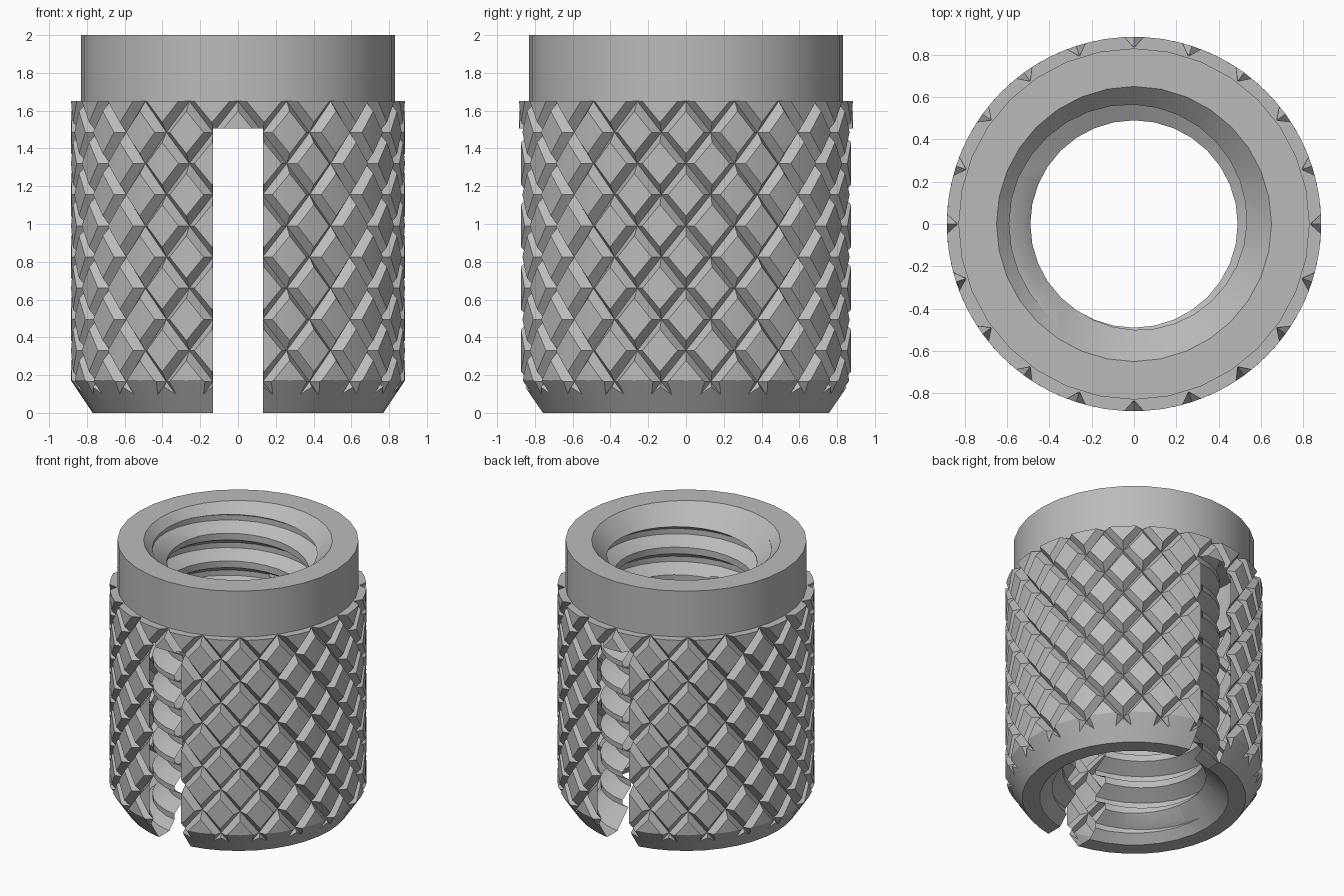
import bpy, bmesh, math
from mathutils import Vector

if "Cube" in bpy.data.objects:
    bpy.data.objects.remove(bpy.data.objects["Cube"])

metal = bpy.data.materials.new("grey metal")
metal.diffuse_color = (0.5, 0.5, 0.5, 1)
metal.use_nodes = True
metal.node_tree.nodes["Principled BSDF"].inputs["Base Color"].default_value = metal.diffuse_color

R, FLOOR = 0.885, 0.835       # knurl crest and groove radius
SHOULDER, ROW = 1.652, 0.165  # top of knurl, half height of one diamond


def polar(r, a, z):
    return Vector((r * math.cos(a), r * math.sin(a), z))


def make_object(bm, name):
    bmesh.ops.recalc_face_normals(bm, faces=bm.faces)
    me = bpy.data.meshes.new(name)
    bm.to_mesh(me)
    bm.free()
    ob = bpy.data.objects.new(name, me)
    bpy.context.collection.objects.link(ob)
    me.materials.append(metal)
    return ob


def trim(bm, z, up):
    """Cut an open tube at height z and cap the end."""
    cut = bmesh.ops.bisect_plane(
        bm, geom=bm.verts[:] + bm.edges[:] + bm.faces[:], dist=1e-5,
        plane_co=(0, 0, z), plane_no=(0, 0, up), clear_outer=True)
    edges = [e for e in bm.edges if e.is_boundary
             and all(abs(v.co.z - z) < 1e-4 for v in e.verts)]
    bmesh.ops.edgeloop_fill(bm, edges=edges)


def cone(name, r1, r2, z1, z2, n=32):
    bm = bmesh.new()
    bmesh.ops.create_cone(bm, cap_ends=True, segments=n, radius1=r1,
                          radius2=r2, depth=z2 - z1)
    bmesh.ops.translate(bm, verts=bm.verts, vec=(0, 0, (z1 + z2) / 2))
    return make_object(bm, name)


def knurl():
    """Raised flat diamonds separated by crossing V grooves."""
    bm = bmesh.new()
    cols, step, s = 40, math.tau / 40, 0.68
    floor = {}

    def low(a, b):
        key = (a % cols, b)
        if key not in floor:
            floor[key] = bm.verts.new(polar(FLOOR, a * step, 1.65 - ROW * b))
        return floor[key]

    for b in range(-2, 14):
        for a in range(cols):
            if (a + b) % 2 == 0:
                continue
            ring = [(1, 0), (0, -1), (-1, 0), (0, 1)]
            top = [bm.verts.new(polar(R, (a + s * i) * step,
                                      1.65 - ROW * (b + s * j))) for i, j in ring]
            base = [low(a + i, b + j) for i, j in ring]
            bm.faces.new((top[0], top[1], top[3]))
            bm.faces.new((top[1], top[2], top[3]))
            for k in range(4):
                m = (k + 1) % 4
                bm.faces.new((base[k], base[m], top[m], top[k]))
    trim(bm, SHOULDER, 1)
    trim(bm, 0, -1)
    return make_object(bm, "threaded_insert")


def thread():
    """Helical solid used to cut the internal thread."""
    bm = bmesh.new()
    n, pitch, turns = 32, 0.21, 13
    profile = [(0.0, 0.49), (0.05, 0.49), (0.105, 0.59), (0.145, 0.59)]
    k = len(profile)
    grid = [[bm.verts.new(polar(profile[j % k][1], math.tau * i / n,
                                -0.4 + pitch * (j // k + i / n) + profile[j % k][0]))
             for j in range(turns * k + 1)] for i in range(n)]
    for i in range(n):
        for j in range((turns - 1) * k):
            if i < n - 1:
                right = (grid[i + 1][j], grid[i + 1][j + 1])
            else:
                right = (grid[0][j + k], grid[0][j + k + 1])
            bm.faces.new((grid[i][j], right[0], right[1], grid[i][j + 1]))
    trim(bm, 2.05, 1)
    trim(bm, -0.05, -1)
    return make_object(bm, "thread_cutter")


def slot():
    bm = bmesh.new()
    bmesh.ops.create_cube(bm, size=1)
    bmesh.ops.scale(bm, verts=bm.verts, vec=(0.266, 3, 1.705))
    bmesh.ops.translate(bm, verts=bm.verts, vec=(0, 0, 1.505 - 1.705 / 2))
    return make_object(bm, "slot_cutter")


body = knurl()
bpy.context.view_layer.objects.active = body
body.select_set(True)

# chamfered foot, plain collar, threaded bore, countersinks, cross slot
steps = [
    ("INTERSECT", cone("chamfer", 0.77, 0.77 + 2 * 0.667, 0, 2, 40)),
    ("UNION", cone("collar", 0.83, 0.83, 1.0, 2.0)),
    ("DIFFERENCE", thread()),
    ("DIFFERENCE", cone("top_countersink", 0.45, 0.67, 1.80, 2.02)),
    ("DIFFERENCE", cone("bottom_countersink", 0.67, 0.45, -0.02, 0.20)),
    ("DIFFERENCE", slot()),
]
for op, tool in steps:
    mod = body.modifiers.new(op.lower(), "BOOLEAN")
    mod.operation, mod.object, mod.solver = op, tool, "EXACT"
    bpy.ops.object.modifier_apply(modifier=mod.name)
    bpy.data.objects.remove(tool)

bpy.ops.object.shade_smooth_by_angle(angle=math.radians(20))
